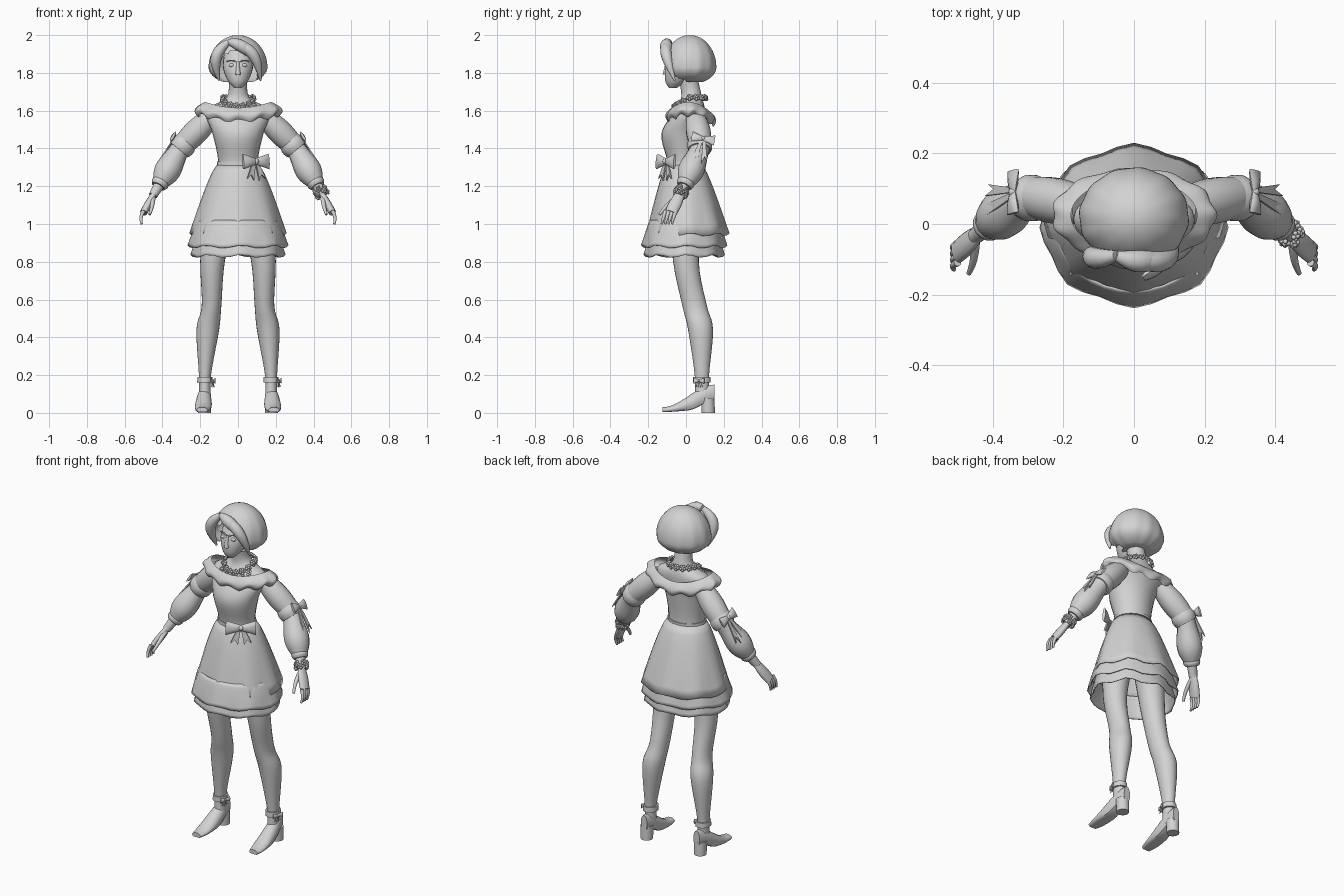
import bpy
import bmesh
from math import sin, cos, pi, tau
from mathutils import Vector, Matrix

default_cube = bpy.data.objects.get("Cube")
if default_cube:
    bpy.data.objects.remove(default_cube)

grey = (.65, .65, .65, 1)
clay = bpy.data.materials.new("light_grey")
clay.use_nodes = True
clay.diffuse_color = grey
clay.node_tree.nodes["Principled BSDF"].inputs["Base Color"].default_value = grey


def finish(name, bm, mirror=False, thickness=0):
    """Turn the bmesh into a smooth shaded object."""
    bmesh.ops.recalc_face_normals(bm, faces=bm.faces)
    mesh = bpy.data.meshes.new(name)
    bm.to_mesh(mesh)
    bm.free()
    mesh.materials.append(clay)
    mesh.shade_smooth()
    mesh.set_sharp_from_angle(angle=.8)
    part = bpy.data.objects.new(name, mesh)
    bpy.context.collection.objects.link(part)
    if mirror:
        part.modifiers.new("Mirror", 'MIRROR')
    if thickness:
        part.modifiers.new("Thickness", 'SOLIDIFY').thickness = thickness


def loft(bm, rings, capped=True):
    rows = [[bm.verts.new(point) for point in ring] for ring in rings]
    for lower, upper in zip(rows, rows[1:]):
        for i in range(len(lower)):
            bm.faces.new((lower[i - 1], lower[i], upper[i], upper[i - 1]))
    if capped:
        bm.faces.new(rows[0])
        bm.faces.new(rows[-1])


def angles(count):
    return [tau * i / count for i in range(count)]


def fractions(steps):
    return [i / steps for i in range(steps + 1)]


def mix(start, end, t):
    return start + (end - start) * t


def oval(z, y, width, depth, x=0, count=24):
    return [Vector((x + width * cos(a), y + depth * sin(a), z)) for a in angles(count)]


def spline(rows, steps=5):
    """Smooth curve through all the given rows of numbers."""
    keys = [Vector(row) for row in rows]
    slopes = [(after - before) / 2 for before, after in zip(keys[:1] + keys, keys[1:] + keys[-1:])]
    curve = []
    for i in range(len(keys) - 1):
        for t in fractions(steps)[:-1]:
            ease = t * t * (3 - 2 * t)
            curve.append(mix(keys[i], keys[i + 1], ease)
                         + slopes[i] * t * (1 - t) ** 2 - slopes[i + 1] * t * t * (1 - t))
    return curve + keys[-1:]


def body(name, rows, mirror=False):
    bm = bmesh.new()
    loft(bm, [oval(*row) for row in spline(rows)])
    finish(name, bm, mirror)


def limb(bm, start, end, r_start, r_end, bulge=0, bend=(0, 0, 0), flat=1, low=1):
    """Tapered tube that can bulge, bend and be flattened."""
    start, end, bend = Vector(start), Vector(end), Vector(bend)
    rings = []
    for t in fractions(10):
        along = (end - start + bend * pi * cos(pi * t)).normalized()
        side = along.cross(Vector((0, 1, 0))).normalized()
        front = along.cross(side)
        center = mix(start, end, t) + bend * sin(pi * t)
        radius = mix(r_start, r_end, t) + bulge * sin(pi * t ** low)
        rings.append([center + (side * flat * cos(a) + front * sin(a)) * radius for a in angles(14)])
    loft(bm, rings)


def limb_part(name, *shape, mirror=False, **options):
    bm = bmesh.new()
    limb(bm, *shape, **options)
    finish(name, bm, mirror)


def ball(bm, center, size, segments=10):
    place = Matrix.Translation(center) @ Matrix.Diagonal((*size, 1))
    bmesh.ops.create_uvsphere(bm, u_segments=segments, v_segments=segments, radius=1, matrix=place)


def bow(name, center, facing, up, size, tail, mirror=False):
    """Two puffed loops, a knot and two notched tails."""
    out = Vector(facing).normalized()
    across = Vector(up).cross(out).normalized()
    up = out.cross(across)

    def at(a, b, c):
        return Vector(center) + (across * a + up * b + out * c) * size

    bm = bmesh.new()
    for side in (-1, 1):
        loft(bm, [[at(side * t, mix(.2, .5, t) * cos(a), .1 + mix(.1, .2, sin(pi * t)) * sin(a))
                   for a in angles(10)] for t in fractions(5)])
        outline = [(0, 0), (.2, 0), (.7, -.9), (.4, -.7), (.2, -1)]
        loft(bm, [[at(side * a, b * tail, layer) for a, b in outline] for layer in (0, .1)])
    ball(bm, at(0, 0, .1), [size * .2] * 3)
    finish(name, bm, mirror)


def flower(bm, center, facing, size):
    facing = facing.normalized()
    side = facing.orthogonal().normalized()
    other = facing.cross(side)
    for a in angles(5):
        ball(bm, center + (side * cos(a) + other * sin(a)) * size * .6, [size * .45] * 3, 6)
    ball(bm, center + facing * size * .3, [size * .4] * 3, 6)


# Head with face details
body("head", [(1.72, -.07, .02, .02), (1.76, -.05, .055, .06), (1.84, -.02, .08, .085), (1.95, .02, .06, .07)])
limb_part("nose", (0, -.1, 1.86), (0, -.11, 1.79), .007, .014)
bm = bmesh.new()
for z in (1.763, 1.772):
    ball(bm, (0, -.1, z), (.02, .01, .006))
finish("lips", bm)
bm = bmesh.new()
ball(bm, (.033, -.093, 1.84), (.017, .01, .01))
limb(bm, (.012, -.1, 1.86), (.06, -.08, 1.86), .004, .003, bend=(0, -.005, .006))
finish("eyes_and_brows", bm, mirror=True)

# Bob hair: wavy dome tucked in below, with an opening for the face
bm = bmesh.new()
rings = []
for t in fractions(24):
    a = mix(.1, 2.6, t)
    z = 1.83 + cos(a) * (.17 if cos(a) > 0 else .09)
    rings.append([Vector((.155 * sin(a) * wave * cos(b), .02 + .14 * sin(a) * wave * sin(b), z))
                  for b in angles(72) for wave in [1 + .02 * t * cos(12 * b + 3 * t)]])
loft(bm, rings)
opening = [f for f in bm.faces for c in [f.calc_center_median()]
           if c.y < 0 and abs(c.x) < .1 and c.z < 1.92 - 5 * c.x ** 2]
bmesh.ops.delete(bm, geom=opening, context='FACES')
finish("hair", bm)
bm = bmesh.new()
parting = (-.05, -.09, 1.965)
limb(bm, parting, (.12, -.06, 1.76), .015, .005, bulge=.02, bend=(.04, -.03, .04))
limb(bm, parting, (.1, -.08, 1.87), .015, .01, bulge=.02, bend=(0, -.02, .02))
limb(bm, parting, (-.1, -.06, 1.76), .015, .005, bulge=.02, bend=(-.04, -.02, .02))
finish("hair_locks", bm)

# Torso with neck, and belt
body("torso", [(1.2, 0, .12, .1), (1.33, -.01, .105, .09), (1.48, -.02, .135, .11),
               (1.6, .02, .17, .08), (1.67, .03, .06, .055), (1.78, .01, .05, .05)])
body("belt", [(1.31, -.01, .112, .095), (1.33, -.01, .11, .095)])

# Off-shoulder ruffle
bm = bmesh.new()
rings = []
for t in fractions(8):
    ring = []
    for a in angles(96):
        reach = .85 + .25 * sin(pi * t * .8) + .04 * t * cos(11 * a)
        height = 1.605 + .04 * cos(a) ** 2 - .07 * t - .01 * sin(a) + .01 * t * sin(11 * a)
        ring.append(Vector((.21 * reach * cos(a), .025 + .12 * reach * sin(a), height)))
    rings.append(ring)
loft(bm, rings, capped=False)
finish("neck_ruffle", bm)


# Skirt with three layered hems
def tier(name, top, hem, top_width, hem_width, shift):
    bm = bmesh.new()
    rings = []
    for t in fractions(8):
        ring = oval(mix(top, hem, t), mix(-.01, shift, t), *[mix(top_width, hem_width, t ** .75)] * 2, count=32)
        for a, point in zip(angles(32), ring):
            point.x *= 1 + .03 * t * t * cos(8 * a)
            point.y = mix(shift * t, point.y, .85 + .03 * t * t * cos(8 * a))
            point.z += .008 * t * sin(8 * a + 1)
        rings.append(ring)
    loft(bm, rings, capped=False)
    finish(name, bm, thickness=.005)


tier("skirt_upper", 1.32, .945, .107, .25, .01)
tier("skirt_middle", 1.02, .88, .215, .26, -.01)
tier("skirt_lower", .96, .83, .21, .245, -.01)

# Legs
body("legs", [(1.1, 0, .09, .09, .1), (.8, 0, .065, .068, .135), (.57, .045, .052, .065, .14),
              (.44, .077, .06, .066, .16), (.2, .084, .032, .038, .175), (.08, .084, .032, .038, .175)], mirror=True)

# Shoes: arched sole, block heel, strap and ankle bow
bm = bmesh.new()
rings = []
for t in fractions(14):
    top = .09 + .06 * cos(pi * t)
    sole = .025 + .025 * cos(pi * min(1, 2 * t))
    half = .05 * mix(.75, 1, t) * sin(pi * mix(.1, .9, t)) ** .5
    rings.append([Vector((mix(.175, .19, t) + half * cos(a), mix(.15, -.125, t),
                          mix(sole, top, .5 + .5 * max(sin(a), -.7)))) for a in angles(18)])
loft(bm, rings)
finish("shoes", bm, mirror=True)
body("shoe_heels", [(0, .118, .034, .035, .178), (.08, .115, .036, .036, .178)], mirror=True)
body("ankle_straps", [(.16, .084, .041, .047, .175), (.19, .084, .04, .046, .175)], mirror=True)
for side, x in (("left", .215), ("right", -.135)):
    bow(side + "_ankle_bow", (x, .07, .17), (1, -.4, 0), (0, 0, 1), .03, 1.2)

# Sleeves with elbow bands and cuffs
shoulder, elbow = Vector((.14, .05, 1.57)), Vector((.3, .08, 1.41))
cuff, wrist, knuckles = Vector((.41, 0, 1.22)), Vector((.45, -.035, 1.15)), Vector((.5, -.08, 1.06))
limb_part("upper_sleeves", shoulder, elbow, .05, .055, bulge=.013, mirror=True)
limb_part("elbow_bands", mix(shoulder, elbow, .82), mix(elbow, cuff, .1), .06, .06, bulge=.007, mirror=True)
limb_part("puff_sleeves", elbow, cuff, .05, .045, bulge=.023, low=1.6, mirror=True)
limb_part("cuffs", mix(cuff, elbow, .05), mix(cuff, wrist, .3), .042, .038, bulge=.007, mirror=True)

# Forearms and hands
bm = bmesh.new()
limb(bm, cuff, wrist, .03, .023)
limb(bm, mix(wrist, cuff, .2), knuckles, .023, .032, bulge=.006, flat=.6)
for i in range(4):
    base = knuckles + Vector((0, .025 - .018 * i, .01))
    limb(bm, base, base + Vector((.01, -.02, -.07)), .011, .006, bend=(.008, 0, 0))
limb(bm, wrist, (.468, -.14, 1.05), .015, .007, bend=(-.005, -.01, 0))
finish("forearms_and_hands", bm, mirror=True)

# Bows on the sleeves and waist
bow("sleeve_bows", (.338, .09, 1.45), (.85, .1, .5), (-.5, .15, .85), .062, 2.5, mirror=True)
bow("waist_bow", (.09, -.1, 1.33), (.55, -.8, .1), (0, 0, 1), .083, 1.2)

# Flower necklace with a fuller front
bm = bmesh.new()
for size, drop in ((.085, 0), (.1, .03)):
    for a in angles(15):
        front = max(0, -sin(a))
        if drop == 0 or front > .1:
            center = Vector((size * cos(a), .02 + size * sin(a), 1.67 - .045 * front - drop))
            flower(bm, center, Vector((cos(a), sin(a), .5)), .019)
finish("necklace", bm)

# Flower bracelet on the left wrist
bm = bmesh.new()
axis = (knuckles - cuff).normalized()
side = axis.orthogonal().normalized()
for a in angles(10):
    out = side * cos(a) + axis.cross(side) * sin(a)
    flower(bm, mix(cuff, wrist, .75) + out * .033 + axis * .01 * cos(5 * a), out, .017)
finish("bracelet", bm)
